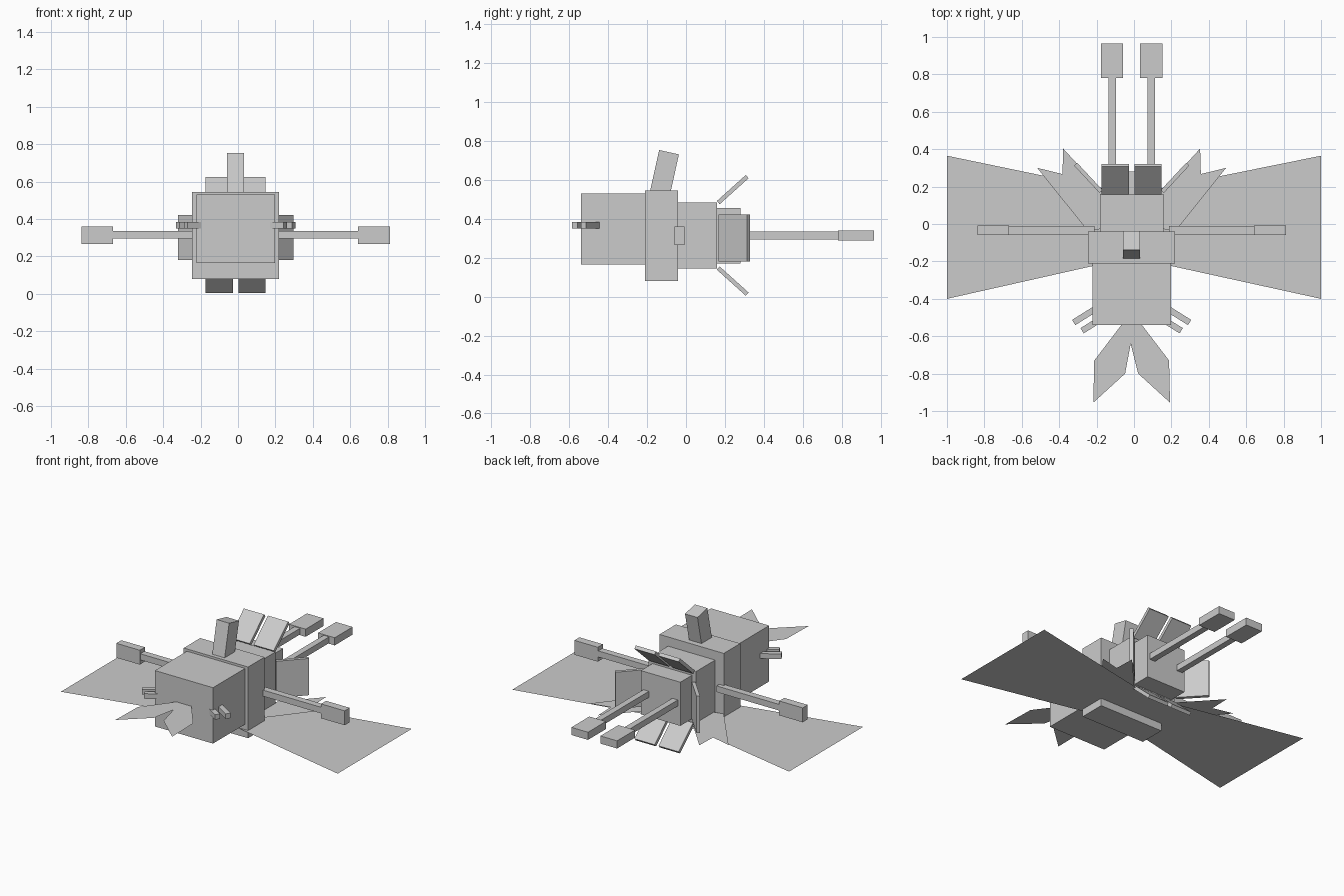
import bpy, bmesh, math
from mathutils import Matrix, Vector

cube = bpy.data.objects.get("Cube")
if cube:
    bpy.data.objects.remove(cube, do_unlink=True)

# Single plain colour
GREY = (0.6, 0.6, 0.6, 1.0)
mat = bpy.data.materials.new("plain grey")
mat.use_nodes = True
mat.diffuse_color = GREY
bsdf = next(n for n in mat.node_tree.nodes if n.type == 'BSDF_PRINCIPLED')
bsdf.inputs["Base Color"].default_value = GREY
bsdf.inputs["Roughness"].default_value = 0.9

CX = -0.0125  # body centre line


def finish(name, bm):
    mesh = bpy.data.meshes.new(name)
    bm.normal_update()
    bm.to_mesh(mesh)
    bm.free()
    mesh.materials.append(mat)
    obj = bpy.data.objects.new(name, mesh)
    bpy.context.scene.collection.objects.link(obj)
    return obj


def box(name, centre, size, angle=0.0, axis='X'):
    """Box of a given size, turned about one axis through its centre."""
    bm = bmesh.new()
    bmesh.ops.create_cube(bm, size=1)
    m = (Matrix.Translation(centre) @ Matrix.Rotation(angle, 4, axis)
         @ Matrix.Diagonal((*size, 1)))
    bmesh.ops.transform(bm, matrix=m, verts=bm.verts)
    return finish(name, bm)


def span(name, x, y, z):
    """Upright box between low and high limits."""
    lo, hi = Vector((x[0], y[0], z[0])), Vector((x[1], y[1], z[1]))
    return box(name, (lo + hi) / 2, hi - lo)


def sheet(name, outline, z):
    """Flat sheet with an upward face."""
    bm = bmesh.new()
    face = bm.faces.new([bm.verts.new((x, y, z)) for x, y in outline])
    face.normal_update()
    if face.normal.z < 0:
        face.normal_flip()
    return finish(name, bm)


# Body segments along the centre line
for name, half, y, z in (
        ("head", 0.21, (-0.54, -0.21), (0.165, 0.53)),
        ("chest", 0.2325, (-0.21, -0.04), (0.08, 0.545)),
        ("abdomen", 0.17, (-0.04, 0.16), (0.145, 0.485)),
        ("rear_block", 0.1425, (0.16, 0.28), (0.17, 0.455))):
    span(name, (CX - half, CX + half), y, z)

# Leaning crest on the chest
box("crest", (CX, -0.112, 0.63), (0.09, 0.104, 0.23), math.radians(-12.5))

# Forked flat mouthpiece
half_fork = [(0.055, -0.54), (0.2, -0.73), (0.205, -0.955), (0.035, -0.8)]
sheet("mouth_fork",
      [(CX + x, y) for x, y in half_fork] + [(CX - 0.005, -0.64)]
      + [(CX - x, y) for x, y in reversed(half_fork)], 0.367)

for side, s in (("left", 1), ("right", -1)):
    def both(a, b):
        return sorted((CX + s * a, CX + s * b))

    # Flat wing and notched feather
    sheet(side + "_wing", [(CX, -0.178), (s, -0.4), (s, 0.365), (CX, 0.16)], 0.13)
    feather = [(0.2325, -0.04), (0.505, 0.3), (0.37, 0.267), (0.366, 0.403),
               (0.17, 0.19), (0.04, 0.0)]
    sheet(side + "_feather", [(CX + s * x, y) for x, y in feather], 0.15)

    # Side arm with paddle
    span(side + "_arm", both(0.2, 0.655), (-0.055, -0.012), (0.295, 0.335))
    span(side + "_arm_paddle", both(0.655, 0.825), (-0.06, -0.008), (0.266, 0.36))

    # Rear leg with foot
    span(side + "_rear_leg", both(0.085, 0.125), (0.27, 0.78), (0.295, 0.335))
    span(side + "_rear_foot", both(0.045, 0.165), (0.78, 0.965), (0.29, 0.34))

    # Small prongs on the head
    for label, x, y in (("upper", 0.24, -0.483), ("lower", 0.195, -0.527)):
        box(side + "_" + label + "_prong", (CX + s * x, y, 0.367),
            (0.165, 0.033, 0.033), math.radians(-32 * s), 'Z')

    # Splayed flaps around the rear
    turn = math.radians(42)
    box(side + "_top_flap", (CX + s * 0.087, 0.24, 0.55),
        (0.146, 0.2, 0.022), turn)
    box(side + "_bottom_flap", (CX + s * 0.087, 0.24, 0.08),
        (0.146, 0.2, 0.022), -turn)
    box(side + "_side_flap", (CX + s * 0.232, 0.247, 0.302),
        (0.022, 0.2, 0.24), -s * math.radians(43), 'Z')
